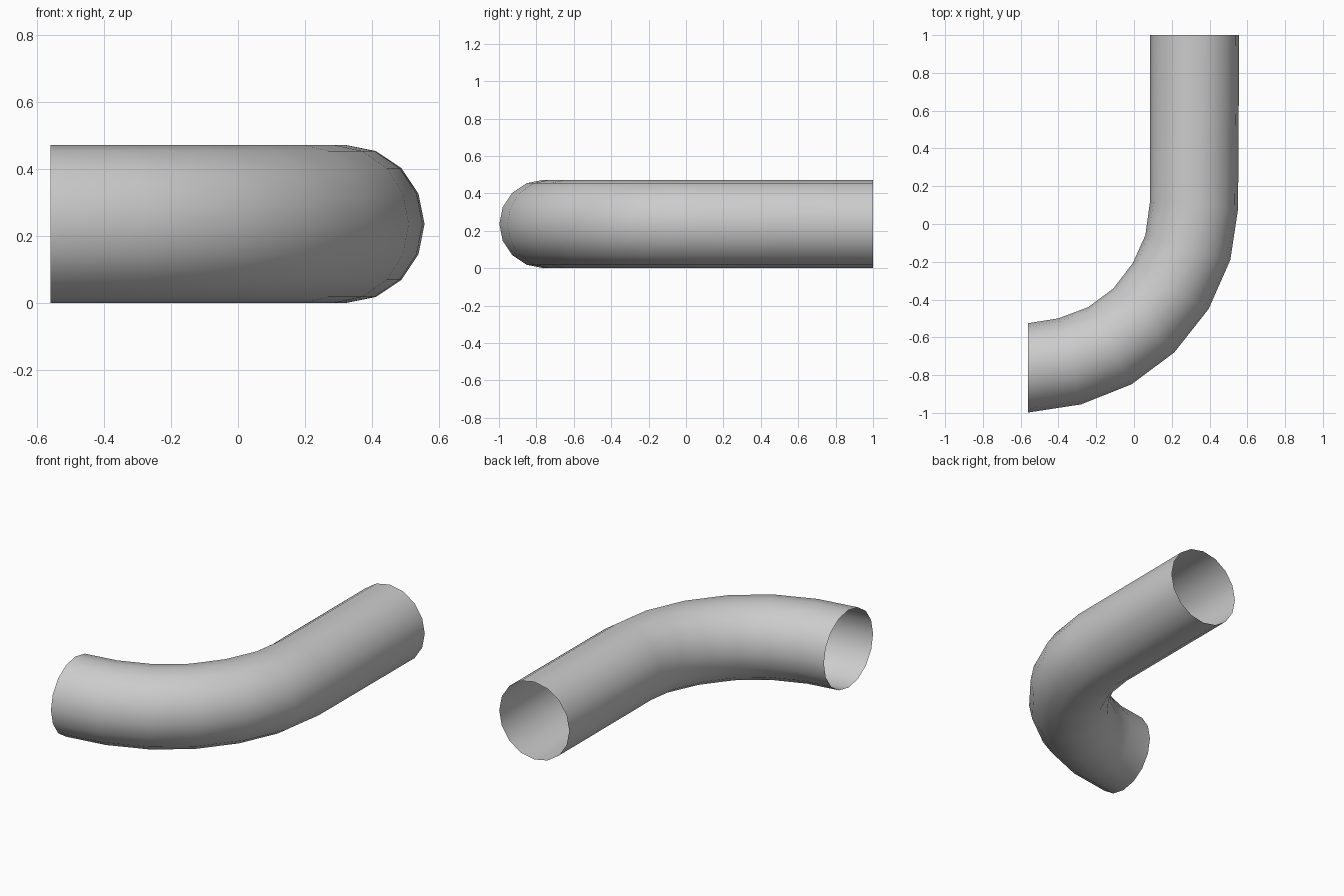
import bpy, bmesh, math
from mathutils import Vector

if "Cube" in bpy.data.objects:
    bpy.data.objects.remove(bpy.data.objects["Cube"])

SIDES = 16
RADIUS = 0.236

# Ring stations along the bend: (inner x, inner y, outer x, outer y)
rings = [
    (0.085, 1.0, 0.557, 1.0),
    (0.085, 0.12, 0.551, 0.08),
    (0.06, -0.06, 0.51, -0.19),
    (-0.007, -0.208, 0.395, -0.45),
    (-0.11, -0.342, 0.213, -0.68),
    (-0.242, -0.44, -0.012, -0.848),
    (-0.402, -0.50, -0.28, -0.955),
    (-0.56, -0.525, -0.56, -0.998),
]

# Open-ended bent pipe, 16-sided, lofted through the rings
bm = bmesh.new()
loops = []
for ix, iy, ox, oy in rings:
    inner, outer = Vector((ix, iy, RADIUS)), Vector((ox, oy, RADIUS))
    centre, half = (inner + outer) / 2, (outer - inner) / 2
    loop = []
    for k in range(SIDES):
        a = 2 * math.pi * k / SIDES
        p = centre + half * math.cos(a) + Vector((0, 0, RADIUS * math.sin(a)))
        loop.append(bm.verts.new(p))
    loops.append(loop)
for a, b in zip(loops, loops[1:]):
    for k in range(SIDES):
        n = (k + 1) % SIDES
        f = bm.faces.new((a[k], a[n], b[n], b[k]))
        f.smooth = True
bmesh.ops.recalc_face_normals(bm, faces=bm.faces)

# Make sure the normals point outward
bm.faces.ensure_lookup_table()
face = bm.faces[0]
axis = sum((v.co for v in loops[0] + loops[1]), Vector()) / (2 * SIDES)
if face.normal.dot(face.calc_center_median() - axis) < 0:
    bmesh.ops.reverse_faces(bm, faces=bm.faces)

mesh = bpy.data.meshes.new("bent_pipe")
bm.to_mesh(mesh)
bm.free()
bpy.context.collection.objects.link(bpy.data.objects.new("bent_pipe", mesh))
